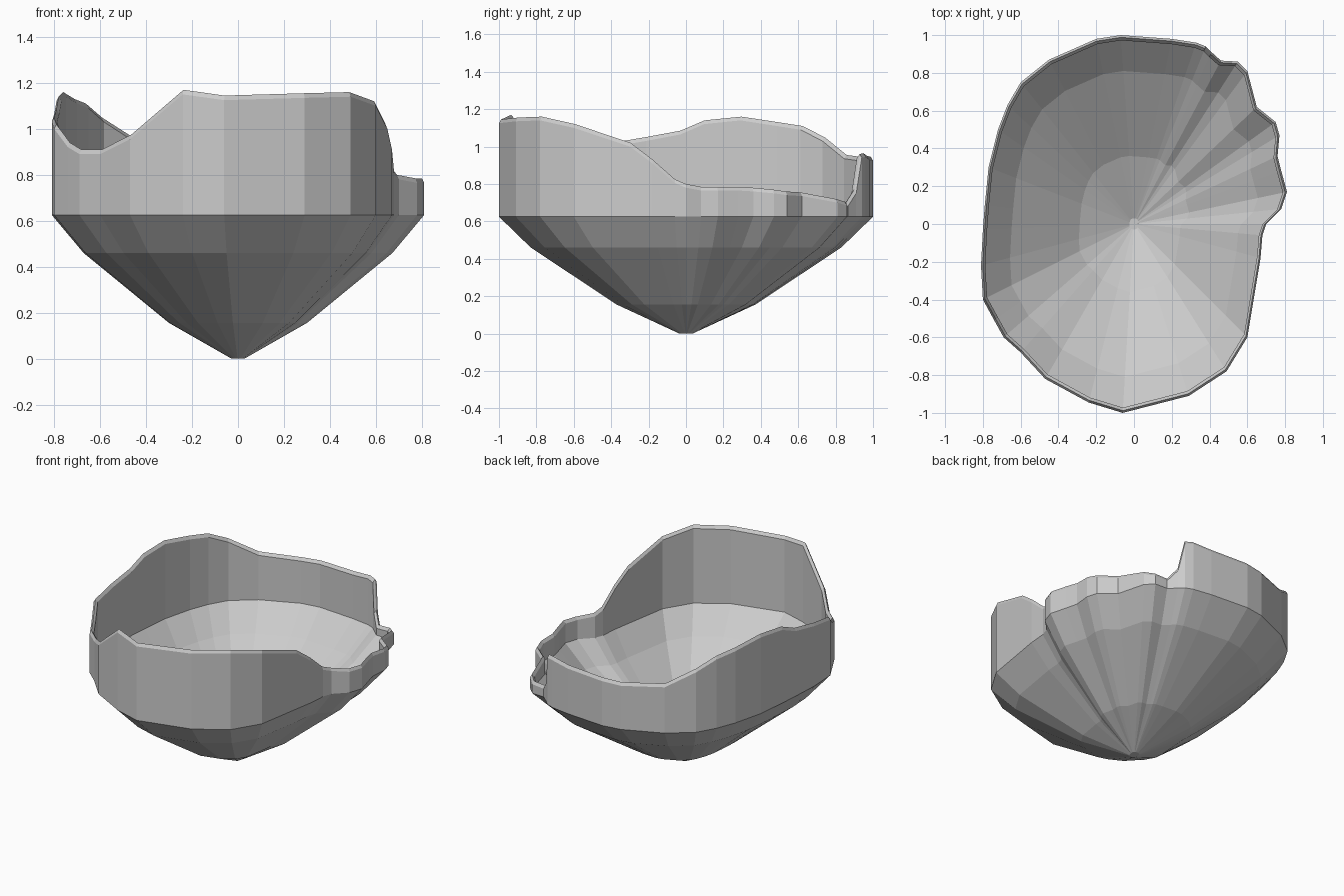
import bpy
import bmesh

# Rim outline, counter-clockwise from the front: x, y, height of the broken edge
RIM = [
    (-0.06, -1.00, 1.145), (0.29, -0.91, 1.155), (0.49, -0.78, 1.16), (0.60, -0.60, 1.12),
    (0.65, -0.30, 1.02), (0.67, -0.18, 0.93), (0.68, -0.06, 0.825), (0.70, 0.00, 0.80),
    (0.78, 0.08, 0.785), (0.81, 0.17, 0.785), (0.78, 0.28, 0.785), (0.76, 0.36, 0.78),
    (0.77, 0.47, 0.77), (0.75, 0.54, 0.76), (0.65, 0.62, 0.755), (0.60, 0.81, 0.72),
    (0.55, 0.86, 0.705), (0.46, 0.865, 0.70), (0.41, 0.91, 0.77), (0.38, 0.94, 0.96),
    (0.33, 0.96, 0.965), (0.20, 0.98, 0.95), (-0.07, 1.00, 0.945), (-0.20, 0.98, 0.94),
    (-0.45, 0.87, 0.955), (-0.60, 0.75, 1.05), (-0.67, 0.63, 1.11), (-0.72, 0.50, 1.13),
    (-0.77, 0.30, 1.16), (-0.79, 0.10, 1.14), (-0.80, -0.03, 1.085), (-0.81, -0.22, 1.05),
    (-0.80, -0.40, 1.02), (-0.74, -0.51, 0.94), (-0.69, -0.60, 0.91), (-0.60, -0.68, 0.91),
    (-0.47, -0.82, 0.975), (-0.24, -0.945, 1.17),
]

# Wall section, outside then inside: scale of the outline, z, True if z is measured from the edge
SECTION = [
    (0.035, 0.00, False), (0.37, 0.155, False), (0.83, 0.46, False), (1.00, 0.625, False),
    (1.00, -0.02, True), (0.988, 0.00, True), (0.972, -0.02, True),
    (0.972, 0.635, False), (0.81, 0.48, False), (0.36, 0.18, False), (0.03, 0.03, False),
]

bm = bmesh.new()
rings = [
    [bm.verts.new((x * s, y * s, h + z if from_edge else z)) for x, y, h in RIM]
    for s, z, from_edge in SECTION
]

# Skin between neighbouring rings
n = len(RIM)
for a, b in zip(rings, rings[1:]):
    for i in range(n):
        j = (i + 1) % n
        bm.faces.new((a[i], a[j], b[j], b[i]))

# Small flat foot and inner floor
bm.faces.new(rings[0][::-1])
bm.faces.new(rings[-1])
bmesh.ops.recalc_face_normals(bm, faces=bm.faces)

mesh = bpy.data.meshes.new("broken_shell_bowl")
bm.to_mesh(mesh)
bm.free()
bowl = bpy.data.objects.new("broken_shell_bowl", mesh)
bpy.context.collection.objects.link(bowl)
